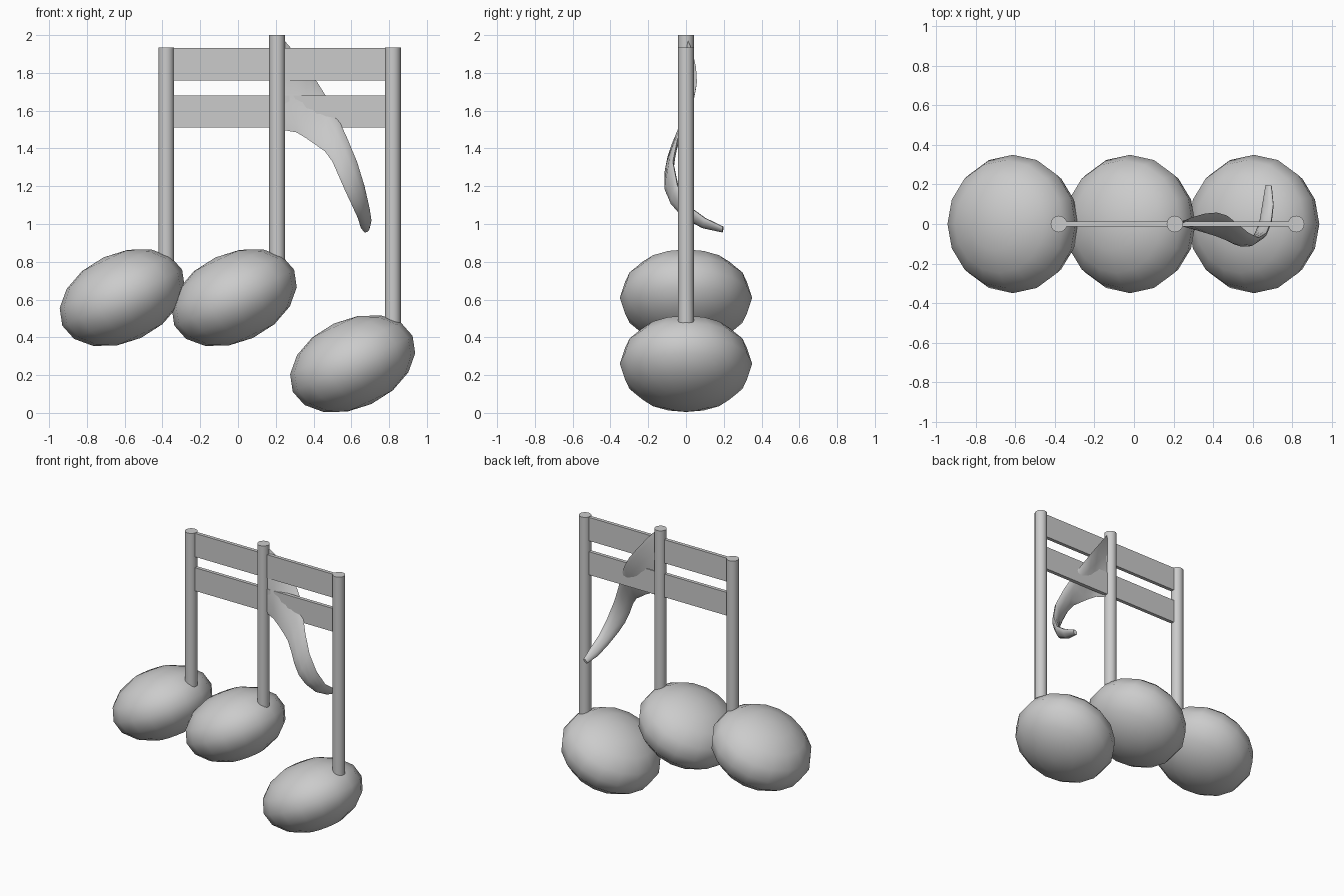
import bpy, bmesh, math
from mathutils import Vector

if "Cube" in bpy.data.objects:
    bpy.data.objects.remove(bpy.data.objects["Cube"])


def smooth(obj, angle):
    bpy.ops.object.select_all(action='DESELECT')
    obj.select_set(True)
    bpy.context.view_layer.objects.active = obj
    bpy.ops.object.shade_smooth_by_angle(angle=math.radians(angle))


def note_head(name, x, z):
    bpy.ops.mesh.primitive_uv_sphere_add(segments=16, ring_count=8, radius=1,
                                         location=(x, 0, z))
    o = bpy.context.object
    o.name = name
    o.scale = (0.35, 0.35, 0.235)
    o.rotation_euler = (0, math.radians(-25), 0)
    bpy.ops.object.transform_apply(location=False, rotation=True, scale=True)
    smooth(o, 60)


def stem(name, x, z0, z1):
    bpy.ops.mesh.primitive_cylinder_add(vertices=16, radius=0.042, depth=z1 - z0,
                                        location=(x, 0, (z0 + z1) / 2))
    o = bpy.context.object
    o.name = name
    smooth(o, 40)


def beam(name, z0, z1):
    bpy.ops.mesh.primitive_cube_add(size=1, location=(0.22, 0, (z0 + z1) / 2))
    o = bpy.context.object
    o.name = name
    o.scale = (1.2, 0.026, z1 - z0)
    bpy.ops.object.transform_apply(location=False, rotation=False, scale=True)


# Heads and stems: name, head x, head z, stem x, stem top
for side, hx, hz, sx, top in (("left", -0.613, 0.61, -0.38, 1.935),
                              ("middle", -0.02, 0.61, 0.207, 2.0),
                              ("right", 0.607, 0.26, 0.82, 1.935)):
    note_head(side + "_note_head", hx, hz)
    stem(side + "_stem", sx, hz + 0.08, top)

# Two beams across the stems
beam("upper_beam", 1.76, 1.932)
beam("lower_beam", 1.51, 1.68)

# Curled flag: upper edge, lower edge, half thickness
sections = [
    ((0.225, 0.0, 1.995), (0.225, 0.0, 1.5), 0.008),
    ((0.29, 0.033, 1.92), (0.31, -0.03, 1.485), 0.009),
    ((0.36, 0.053, 1.83), (0.36, -0.045, 1.455), 0.010),
    ((0.42, 0.058, 1.75), (0.41, -0.06, 1.42), 0.011),
    ((0.47, 0.043, 1.67), (0.46, -0.08, 1.385), 0.012),
    ((0.525, 0.0, 1.57), (0.50, -0.10, 1.33), 0.014),
    ((0.58, -0.045, 1.45), (0.535, -0.112, 1.25), 0.016),
    ((0.63, -0.07, 1.33), (0.57, -0.108, 1.17), 0.018),
    ((0.67, -0.045, 1.20), (0.603, -0.075, 1.10), 0.020),
    ((0.695, 0.02, 1.09), (0.635, -0.01, 1.03), 0.020),
    ((0.705, 0.10, 1.03), (0.65, 0.09, 0.98), 0.018),
    ((0.695, 0.195, 0.985), (0.668, 0.195, 0.957), 0.012),
]
N = 10
mids = [(Vector(u) + Vector(l)) / 2 for u, l, t in sections]
bm = bmesh.new()
rings = []
for i, (u, l, t) in enumerate(sections):
    half = (Vector(u) - Vector(l)) / 2
    tangent = mids[min(i + 1, len(mids) - 1)] - mids[max(i - 1, 0)]
    normal = tangent.cross(half).normalized()
    rings.append([bm.verts.new(mids[i] + half * math.cos(a) + normal * t * math.sin(a))
                  for a in (2 * math.pi * k / N for k in range(N))])
for a, b in zip(rings, rings[1:]):
    for k in range(N):
        j = (k + 1) % N
        bm.faces.new((a[k], a[j], b[j], b[k]))
bm.faces.new(rings[0])
bm.faces.new(rings[-1])
bmesh.ops.recalc_face_normals(bm, faces=bm.faces)
mesh = bpy.data.meshes.new("flag")
bm.to_mesh(mesh)
bm.free()
flag = bpy.data.objects.new("flag", mesh)
bpy.context.collection.objects.link(flag)
smooth(flag, 50)
